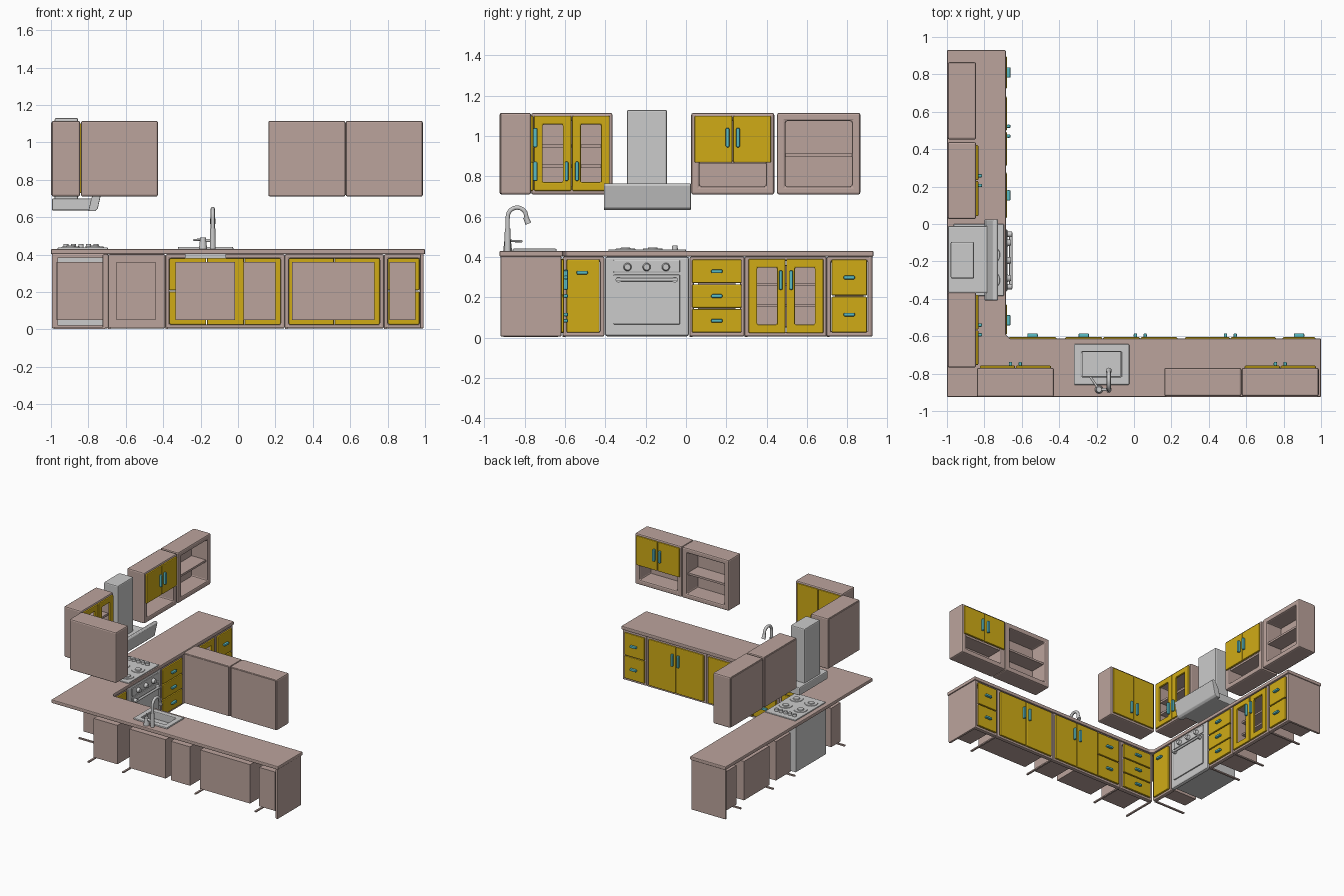
import bpy, bmesh, math
from mathutils import Vector

if "Cube" in bpy.data.objects:
    bpy.data.objects.remove(bpy.data.objects["Cube"])


def material(name, rgb):
    m = bpy.data.materials.new(name)
    m.diffuse_color = (*rgb, 1)
    m.use_nodes = True
    m.node_tree.nodes["Principled BSDF"].inputs["Base Color"].default_value = m.diffuse_color
    return m


PINK = material("dusty_pink", (0.50, 0.37, 0.335))
GOLD = material("golden_yellow", (0.63, 0.41, 0.008))
STEEL = material("light_steel", (0.60, 0.60, 0.60))
TEAL = material("teal_handle", (0.10, 0.50, 0.55))


# local frames: u along the row, d outward from the wall, z up
def LEFT(u, d, z): return Vector((-1 + d, u, z))
def SOUTH(u, d, z): return Vector((u, -0.925 + d, z))
def TOP(u, d, z): return Vector((u, z, d))


def finish(name, bm, mat, bevel=0.0, smooth=False):
    bmesh.ops.recalc_face_normals(bm, faces=bm.faces[:])
    me = bpy.data.meshes.new(name)
    bm.to_mesh(me)
    bm.free()
    ob = bpy.data.objects.new(name, me)
    bpy.context.collection.objects.link(ob)
    me.materials.append(mat)
    if bevel:
        b = ob.modifiers.new("bevel", 'BEVEL')
        b.width, b.segments, b.limit_method = bevel, 2, 'ANGLE'
    if smooth:
        bpy.ops.object.select_all(action='DESELECT')
        ob.select_set(True)
        bpy.context.view_layer.objects.active = ob
        bpy.ops.object.shade_smooth_by_angle(angle=math.radians(40))
    return ob


def prism(name, rings, mat, bevel=0.0):
    """Close a solid between two matching point loops."""
    bm = bmesh.new()
    a, b = [[bm.verts.new(p) for p in r] for r in rings]
    n = len(a)
    bm.faces.new(a)
    bm.faces.new(b[::-1])
    for i in range(n):
        bm.faces.new((a[i], b[i], b[(i + 1) % n], a[(i + 1) % n]))
    return finish(name, bm, mat, bevel)


def rect(T, u0, u1, z0, z1, d):
    return [T(u0, d, z0), T(u1, d, z0), T(u1, d, z1), T(u0, d, z1)]


def box(name, T, u, d, z, mat, bevel=0.0):
    return prism(name, [rect(T, *u, *z, dd) for dd in d], mat, bevel)


def ring(name, T, u, d, z, hole_u, hole_z, mat, bevel=0.0):
    """Rectangular frame with a rectangular opening."""
    bm = bmesh.new()
    loops = [[bm.verts.new(p) for p in rect(T, *uu, *zz, dd)]
             for uu, zz, dd in ((u, z, d[0]), (u, z, d[1]), (hole_u, hole_z, d[1]), (hole_u, hole_z, d[0]))]
    for k in range(4):
        a, b = loops[k], loops[(k + 1) % 4]
        for i in range(4):
            j = (i + 1) % 4
            bm.faces.new((a[i], a[j], b[j], b[i]))
    return finish(name, bm, mat, bevel)


def inset(r, t): return (r[0] + t, r[1] - t)


def frame(name, T, u, d, z, t, mat, bevel=0.0):
    return ring(name, T, u, d, z, inset(u, t), inset(z, t), mat, bevel)


def rod(name, p, q, r1, r2, mat, n=20):
    bm = bmesh.new()
    p, q = Vector(p), Vector(q)
    bmesh.ops.create_cone(bm, cap_ends=True, segments=n, radius1=r1, radius2=r2, depth=(q - p).length)
    bm.transform((q - p).to_track_quat('Z', 'Y').to_matrix().to_4x4())
    bmesh.ops.translate(bm, verts=bm.verts[:], vec=(p + q) / 2)
    return finish(name, bm, mat, 0, True)


def handle(T, u, z, d, upright):
    hu, hz = (0.009, 0.048) if upright else (0.028, 0.009)
    box("handle", T, (u - hu, u + hu), (d - 0.002, d + 0.02), (z - hz, z + hz), TEAL, 0.006)


def door(T, u, z, d, glass=False):
    if glass:
        frame("window_door", T, u, (d, d + 0.018), z, 0.043, GOLD, 0.006)
    else:
        box("door", T, u, (d, d + 0.018), z, GOLD, 0.006)


def door_pair(T, u, z, d, hz, glass=False):
    m = (u[0] + u[1]) / 2
    for s, uu in ((-1, (u[0], m - 0.002)), (1, (m + 0.002, u[1]))):
        door(T, uu, z, d, glass)
        handle(T, m + s * 0.026, hz, d + 0.018, True)


def drawers(T, u, n):
    h = 0.368 / n
    for i in range(n):
        z0 = 0.022 + i * h
        door(T, u, (z0 + 0.003, z0 + h - 0.003), 0.302)
        handle(T, sum(u) / 2, z0 + h / 2, 0.32, False)


# ---- base cabinets: face frame, inner box and bottom runner
def base(T, u, boxes, hollow=False):
    frame("base_face_frame", T, u, (0.275, 0.308), (0.005, 0.402), 0.022, PINK, 0.008)
    box("bottom_runner", T, (u[0], u[0] + 0.014), (0.02, 0.29), (0.002, 0.012), PINK)
    for b in boxes:
        if hollow:
            frame("inner_box", T, b, (0.035, 0.30), (0.05, 0.36), 0.006, PINK)
            box("inner_back", T, b, (0.03, 0.036), (0.05, 0.36), PINK)
            for z in (0.16, 0.262):
                box("inner_shelf", T, b, (0.036, 0.26), (z - 0.007, z + 0.007), PINK)
        else:
            box("inner_box", T, b, (0.035, 0.303), (0.05, 0.36), PINK)


base(LEFT, (-0.612, -0.405), [(-0.57, -0.45)])
base(LEFT, (0.018, 0.29), [(0.06, 0.245)])
base(LEFT, (0.29, 0.698), [(0.335, 0.655)], True)
base(LEFT, (0.698, 0.922), [(0.74, 0.88)])
base(SOUTH, (-0.695, -0.388), [(-0.65, -0.44)])
base(SOUTH, (-0.388, 0.25), [(-0.335, -0.015), (0.03, 0.2)])
base(SOUTH, (0.25, 0.78), [(0.29, 0.73)])
base(SOUTH, (0.78, 0.992), [(0.81, 0.95)])
box("corner_back_panel", SOUTH, (-0.69, -0.39), (0.27, 0.285), (0.01, 0.40), PINK)
box("end_panel", LEFT, (0.905, 0.925), (0.005, 0.306), (0.005, 0.405), PINK, 0.006)
box("end_panel", SOUTH, (0.974, 0.993), (0.005, 0.306), (0.005, 0.405), PINK, 0.006)

door(LEFT, (-0.592, -0.428), (0.024, 0.388), 0.302)
handle(LEFT, -0.515, 0.322, 0.32, False)
drawers(LEFT, (0.03, 0.276), 3)
door_pair(LEFT, (0.31, 0.682), (0.022, 0.39), 0.302, 0.285, True)
drawers(LEFT, (0.722, 0.898), 2)
drawers(SOUTH, (-0.67, -0.415), 3)
drawers(SOUTH, (-0.368, -0.17), 2)
door_pair(SOUTH, (-0.165, 0.232), (0.022, 0.39), 0.302, 0.285)
door_pair(SOUTH, (0.272, 0.758), (0.022, 0.39), 0.302, 0.285)
drawers(SOUTH, (0.795, 0.97), 2)

# ---- L-shaped countertop with a sink cut-out
outline = [(-1, -0.925), (1, -0.925), (1, -0.612), (-0.665, -0.612), (-0.685, -0.592), (-0.685, 0.93), (-1, 0.93)]
counter = prism("countertop", [[Vector((x, y, z)) for x, y in outline] for z in (0.402, 0.43)], PINK, 0.006)
cutter = box("sink_cutter", TOP, (-0.285, -0.06), (0.37, 0.5), (-0.825, -0.672), PINK)
cutter.hide_render = True
cutter.hide_set(True)
cut = counter.modifiers.new("sink_hole", 'BOOLEAN')
cut.object, cut.operation, cut.solver = cutter, 'DIFFERENCE', 'EXACT'

# ---- sink and tap
frame("sink_rim", TOP, (-0.322, -0.025), (0.425, 0.441), (-0.86, -0.642), 0.042, STEEL, 0.006)
frame("sink_bowl", TOP, (-0.283, -0.064), (0.382, 0.432), (-0.821, -0.676), 0.008, STEEL)
box("sink_floor", TOP, (-0.283, -0.064), (0.378, 0.384), (-0.821, -0.676), STEEL)

cu = bpy.data.curves.new("tap_spout", 'CURVE')
cu.dimensions, cu.bevel_depth, cu.bevel_resolution, cu.use_fill_caps = '3D', 0.011, 3, True
path = [(-0.885, 0.43), (-0.885, 0.59)]
path += [(-0.838 - 0.047 * math.cos(a), 0.598 + 0.047 * math.sin(a))
         for a in (math.radians(15 * i) for i in range(1, 11))] + [(-0.787, 0.578)]
sp = cu.splines.new('POLY')
sp.points.add(len(path) - 1)
for pt, (y, z) in zip(sp.points, path):
    pt.co = (-0.135, y, z, 1)
sp.use_smooth = True
cu.materials.append(STEEL)
bpy.context.collection.objects.link(bpy.data.objects.new("tap_spout", cu))
rod("tap_collar", (-0.135, -0.885, 0.43), (-0.135, -0.885, 0.54), 0.016, 0.014, STEEL)
rod("tap_nozzle", (-0.135, -0.796, 0.598), (-0.135, -0.782, 0.565), 0.013, 0.015, STEEL)
rod("tap_valve", (-0.187, -0.885, 0.43), (-0.187, -0.885, 0.492), 0.022, 0.015, STEEL)
rod("tap_link", (-0.187, -0.885, 0.475), (-0.135, -0.885, 0.475), 0.009, 0.009, STEEL)
rod("tap_lever", (-0.187, -0.885, 0.48), (-0.235, -0.815, 0.478), 0.006, 0.006, STEEL)

# ---- oven
box("oven_body", LEFT, (-0.385, -0.005), (0.035, 0.29), (0.02, 0.385), STEEL)
box("oven_front", LEFT, (-0.402, 0.015), (0.28, 0.314), (0.006, 0.402), STEEL, 0.012)
box("oven_panel", LEFT, (-0.36, -0.03), (0.31, 0.321), (0.322, 0.386), STEEL, 0.005)
box("oven_door", LEFT, (-0.36, -0.03), (0.31, 0.323), (0.065, 0.312), STEEL, 0.005)
for u in (-0.29, -0.195, -0.10):
    rod("oven_knob", LEFT(u, 0.318, 0.35), LEFT(u, 0.342, 0.35), 0.021, 0.015, STEEL)
rod("oven_handle", LEFT(-0.345, 0.342, 0.287), LEFT(-0.045, 0.342, 0.287), 0.009, 0.009, STEEL)
for u in (-0.335, -0.055):
    rod("oven_handle_post", LEFT(u, 0.318, 0.287), LEFT(u, 0.347, 0.287), 0.014, 0.014, STEEL)

# ---- cooktop with burners and a row of knobs
box("cooktop", TOP, (-0.965, -0.695), (0.425, 0.438), (-0.385, 0.0), STEEL, 0.005)
for x in (-0.895, -0.765):
    for y in (-0.30, -0.165):
        rod("burner_ring", (x, y, 0.436), (x, y, 0.442), 0.05, 0.047, STEEL, 28)
        rod("burner_cap", (x, y, 0.44), (x, y, 0.448), 0.026, 0.022, STEEL)
for i in range(5):
    x = -0.92 + 0.04 * i
    rod("cooktop_knob", (x, -0.055, 0.436), (x, -0.055, 0.456), 0.015, 0.013, STEEL)

# ---- extractor hood
box("hood_chimney", LEFT, (-0.292, -0.095), (0.02, 0.145), (0.68, 1.13), STEEL, 0.008)
box("hood_base", LEFT, (-0.37, -0.01), (0.005, 0.235), (0.635, 0.70), STEEL, 0.008)
visor = [(0.20, 0.632), (0.235, 0.632), (0.25, 0.645), (0.275, 0.755), (0.265, 0.766), (0.245, 0.76), (0.215, 0.70)]
prism("hood_visor", [[LEFT(u, d, z) for d, z in visor] for u in (-0.408, 0.024)], STEEL, 0.004)


# ---- wall cabinets
def wall_cabinet(T, u, kind):
    z = (0.71, 1.115)
    iu = inset(u, 0.042)
    if kind == "closed":
        box("wall_cabinet", T, u, (0, 0.156), z, PINK, 0.01)
        door_pair(T, inset(u, 0.016), (0.728, 1.1), 0.15, 0.825)
        return
    ring("wall_cabinet", T, u, (0.004, 0.156), z, iu, inset(z, 0.04), PINK, 0.01)
    box("wall_cabinet_back", T, inset(u, 0.008), (0, 0.015), inset(z, 0.008), PINK)
    shelves = {"glass": (0.85, 0.95), "shelf": (0.905,), "niche": (0.87,)}[kind]
    for s in shelves:
        box("wall_shelf", T, iu, (0.012, 0.14), (s - 0.008, s + 0.008), PINK)
    if kind == "glass":
        door_pair(T, inset(u, 0.014), (0.728, 1.1), 0.15, 0.825, True)
    if kind == "niche":
        door_pair(T, inset(u, 0.016), (0.868, 1.1), 0.15, 0.992)


wall_cabinet(LEFT, (-0.768, -0.365), "glass")
wall_cabinet(LEFT, (0.026, 0.438), "niche")
wall_cabinet(LEFT, (0.452, 0.865), "shelf")
wall_cabinet(SOUTH, (-0.84, -0.428), "closed")
wall_cabinet(SOUTH, (0.162, 0.574), "shelf")
wall_cabinet(SOUTH, (0.576, 0.988), "niche")
# blank filler joining the two wall rows in the corner
